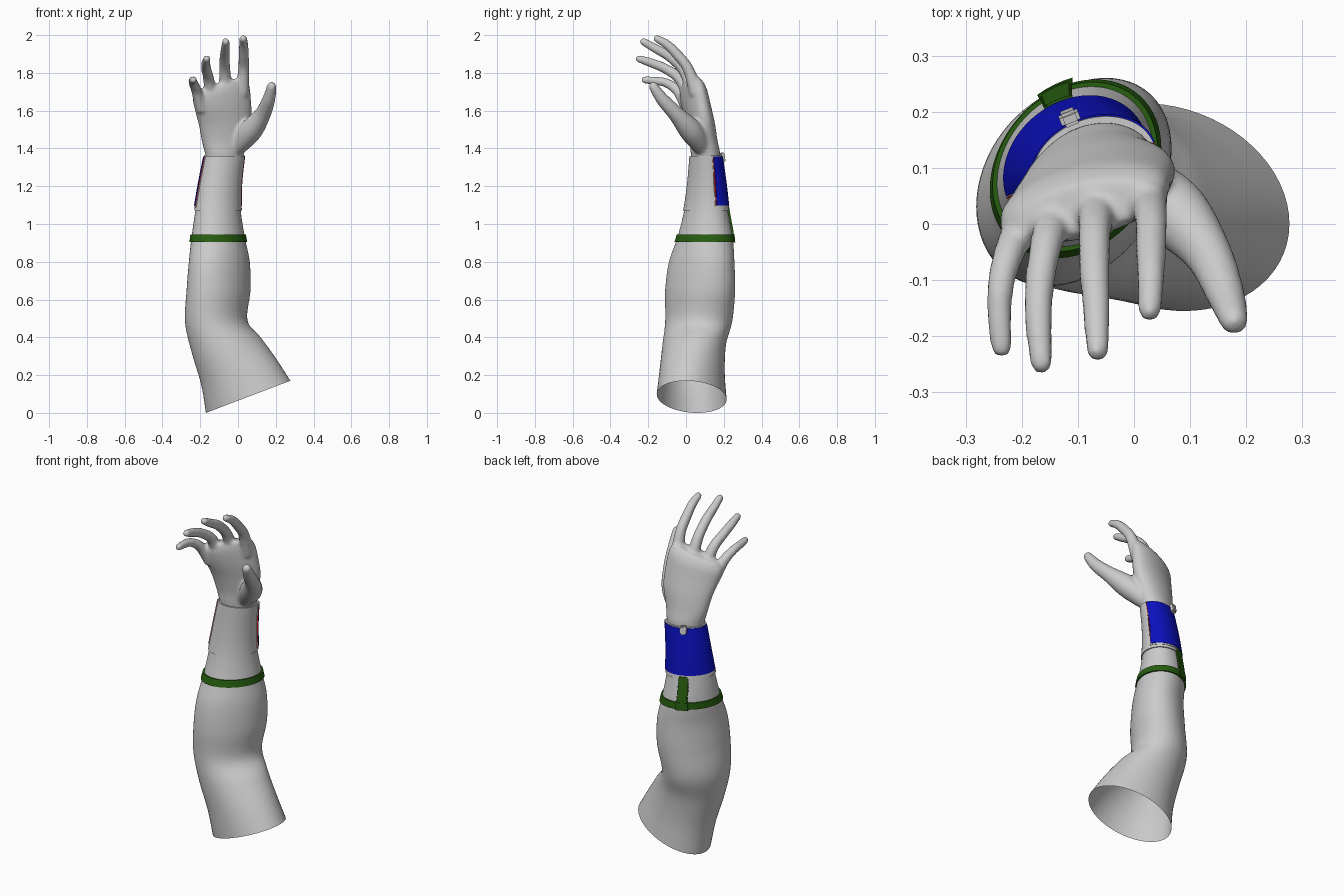
import bpy, bmesh
from math import sin, cos, pi, radians, hypot
from mathutils import Vector

if "Cube" in bpy.data.objects:
    bpy.data.objects.remove(bpy.data.objects["Cube"])


def material(name, rgb):
    m = bpy.data.materials.new(name)
    m.diffuse_color = (*rgb, 1)
    m.use_nodes = True
    m.node_tree.nodes["Principled BSDF"].inputs["Base Color"].default_value = m.diffuse_color
    return m


BLUE = material("blue", (0.003, 0.005, 0.5))
GREEN = material("green", (0.02, 0.11, 0.005))
RED = material("red", (0.8, 0.02, 0.02))


def catmull(rows, u):
    i = max(0, min(int(u), len(rows) - 2))
    f = u - i
    a, b, c, d = (rows[max(0, min(k, len(rows) - 1))] for k in (i - 1, i, i + 1, i + 2))
    return [0.5 * (2 * q + (r - p) * f + (2 * p - 5 * q + 4 * r - s) * f * f
                   + (3 * q - p - 3 * r + s) * f ** 3) for p, q, r, s in zip(a, b, c, d)]


def section_point(rows, u, t, off=0.0):
    # Section: left x, left z, right x, right z, front y, back y, skew
    xl, zl, xr, zr, yf, yb, skew = catmull(rows, u)
    hx, hz = (xr - xl) / 2, (zr - zl) / 2
    k = (1 + off / hypot(hx, hz)) * cos(t)
    return Vector(((xl + xr) / 2 + hx * k,
                   (yf + yb) / 2 + ((yb - yf) / 2 + off) * sin(t + skew),
                   (zl + zr) / 2 + hz * k))


def loft(bm, rings, caps=True, wrap=False):
    vs = [[bm.verts.new(p) for p in r] for r in rings]
    n = len(vs[0])
    pairs = list(zip(vs, vs[1:])) + ([(vs[-1], vs[0])] if wrap else [])
    for a, b in pairs:
        for i in range(n):
            j = (i + 1) % n
            bm.faces.new((a[i], a[j], b[j], b[i]))
    if caps and not wrap:
        bm.faces.new(vs[0])
        bm.faces.new(vs[-1])


def finish(name, bm, mat=None, angle=40):
    bmesh.ops.recalc_face_normals(bm, faces=bm.faces[:])
    me = bpy.data.meshes.new(name)
    bm.to_mesh(me)
    bm.free()
    ob = bpy.data.objects.new(name, me)
    bpy.context.collection.objects.link(ob)
    if mat:
        me.materials.append(mat)
    bpy.ops.object.select_all(action='DESELECT')
    ob.select_set(True)
    bpy.context.view_layer.objects.active = ob
    bpy.ops.object.shade_smooth_by_angle(angle=radians(angle))
    return ob


ARM = [
    (-.170, 0.00, .277, .17, -.155, .215, -.16),
    (-.195, .15, .200, .29, -.140, .205, -.06),
    (-.245, .32, .120, .40, -.125, .212, .08),
    (-.280, .48, .050, .49, -.110, .245, .2),
    (-.272, .65, .066, .65, -.110, .260, .3),
    (-.260, .80, .062, .80, -.090, .256, .32),
    (-.246, .93, .036, .93, -.045, .247, .22),
    (-.224, 1.08, .014, 1.08, -.008, .220, .2),
    (-.200, 1.22, .015, 1.22, .012, .203, .2),
    (-.172, 1.36, .030, 1.36, .024, .183, .2),
]


def shell(name, patches, mat=None):
    # Curved plates following the arm: u range, angle range, inner and outer offset
    bm = bmesh.new()
    for u0, u1, t0, t1, inner, outer in patches:
        full = t1 - t0 >= 360
        n = max(2, int((t1 - t0) / 5))
        m = max(1, int((u1 - u0) * 5))
        us = [u0 + (u1 - u0) * i / m for i in range(m + 1)]
        rings = []
        for k in range(n if full else n + 1):
            t = radians(t0 + (t1 - t0) * k / n)
            rings.append([section_point(ARM, u, t, outer) for u in us]
                         + [section_point(ARM, u, t, inner) for u in reversed(us)])
        loft(bm, rings, wrap=full)
    return finish(name, bm, mat)


# Forearm and upper arm stump, open at the bottom
bm = bmesh.new()
loft(bm, [[section_point(ARM, i / 6, 2 * pi * k / 64) for k in range(64)]
          for i in range(55)], caps=False)
finish("arm", bm)

# Wrist sleeve with the curved display
shell("wrist_sleeve", [(6.95, 9, 0, 360, -.004, .006)])
shell("display_frame", [(7.06, 9.02, 13, 200, .0, .009)])
shell("display_panel", [(7.12, 8.96, 16.5, 196.5, .005, .012)], BLUE)
shell("display_edge_lights", [(7.1, 8.97, 14, 15.5, .005, .0115),
                              (7.1, 8.97, 197.5, 199, .005, .0115)], RED)

# Clip at the top of the display
bm = bmesh.new()
bmesh.ops.create_cube(bm, size=1)
bmesh.ops.scale(bm, vec=(.036, .026, .05), verts=bm.verts[:])
bmesh.ops.bevel(bm, geom=bm.edges[:], offset=.006, segments=2, affect='EDGES')
clip = finish("display_clip", bm)
clip.location = (-.115, .19, 1.352)
clip.rotation_euler = (radians(8), 0, radians(22))

# Green strap with toothed connecting strip
shell("strap", [(5.82, 6.1, 0, 360, -.004, .008)], GREEN)
teeth = [(6.12 + i * .13, 6.19 + i * .13, 92, 115, 0, .012) for i in range(7)]
shell("strap_strip", [(5.95, 7.06, 94, 113, 0, .015),
                      (5.80, 6.12, 92, 115, 0, .017)] + teeth, GREEN)

# Hand: palm and fingers fused into one smooth skin
PALM = [
    (-.165, 1.30, .020, 1.30, .035, .175, .2),
    (-.174, 1.37, .032, 1.37, .025, .181, .2),
    (-.190, 1.43, .048, 1.45, .022, .167, .2),
    (-.207, 1.52, .072, 1.55, .004, .152, .3),
    (-.228, 1.60, .070, 1.65, -.022, .130, .4),
    (-.240, 1.665, .060, 1.74, -.034, .108, .45),
    (-.215, 1.71, .042, 1.785, -.022, .078, .45),
]
FINGERS = [
    [(.022, .055, 1.69, .038), (.030, .012, 1.82, .030), (.030, -.045, 1.895, .028),
     (.030, -.10, 1.95, .025), (.028, -.154, 1.981, .021)],
    [(-.065, .04, 1.69, .037), (-.070, -.01, 1.81, .030), (-.070, -.085, 1.885, .028),
     (-.067, -.155, 1.925, .025), (-.065, -.225, 1.965, .021)],
    [(-.140, .02, 1.66, .036), (-.155, -.03, 1.765, .030), (-.168, -.105, 1.82, .027),
     (-.170, -.175, 1.85, .025), (-.165, -.247, 1.874, .021)],
    [(-.190, .01, 1.60, .032), (-.218, -.04, 1.70, .029), (-.236, -.10, 1.745, .025),
     (-.240, -.155, 1.757, .023), (-.236, -.219, 1.763, .020)],
    [(-.005, .085, 1.41, .050), (.068, .025, 1.495, .062), (.130, -.05, 1.58, .044),
     (.163, -.125, 1.66, .035), (.178, -.172, 1.728, .026)],
]


def finger(bm, pts):
    n = (len(pts) - 1) * 5
    path = [catmull(pts, i / 5) for i in range(n + 1)]
    end = (Vector(path[-1][:3]) - Vector(path[-2][:3])).normalized()
    x, y, z, r = path[-1]
    for a in (30, 55, 78):
        s = r * sin(radians(a))
        path.append([x + end.x * s, y + end.y * s, z + end.z * s, r * cos(radians(a))])
    rings = []
    for i, p in enumerate(path):
        a, b = path[max(i - 1, 0)], path[min(i + 1, len(path) - 1)]
        d = (Vector(b[:3]) - Vector(a[:3])).normalized()
        side = d.cross(Vector((1, 0, 0))).normalized()
        other = d.cross(side)
        rings.append([Vector(p[:3]) + p[3] * (side * cos(k * pi / 8) + other * sin(k * pi / 8))
                      for k in range(16)])
    loft(bm, rings)


bm = bmesh.new()
loft(bm, [[section_point(PALM, i / 4, 2 * pi * k / 40) for k in range(40)]
          for i in range(25)])
for pts in FINGERS:
    finger(bm, pts)
hand = finish("hand", bm, angle=180)
rm = hand.modifiers.new("fuse", 'REMESH')
rm.mode = 'VOXEL'
rm.voxel_size = .008
rm.use_smooth_shade = True
sm = hand.modifiers.new("soften", 'SMOOTH')
sm.factor = .5
sm.iterations = 10
